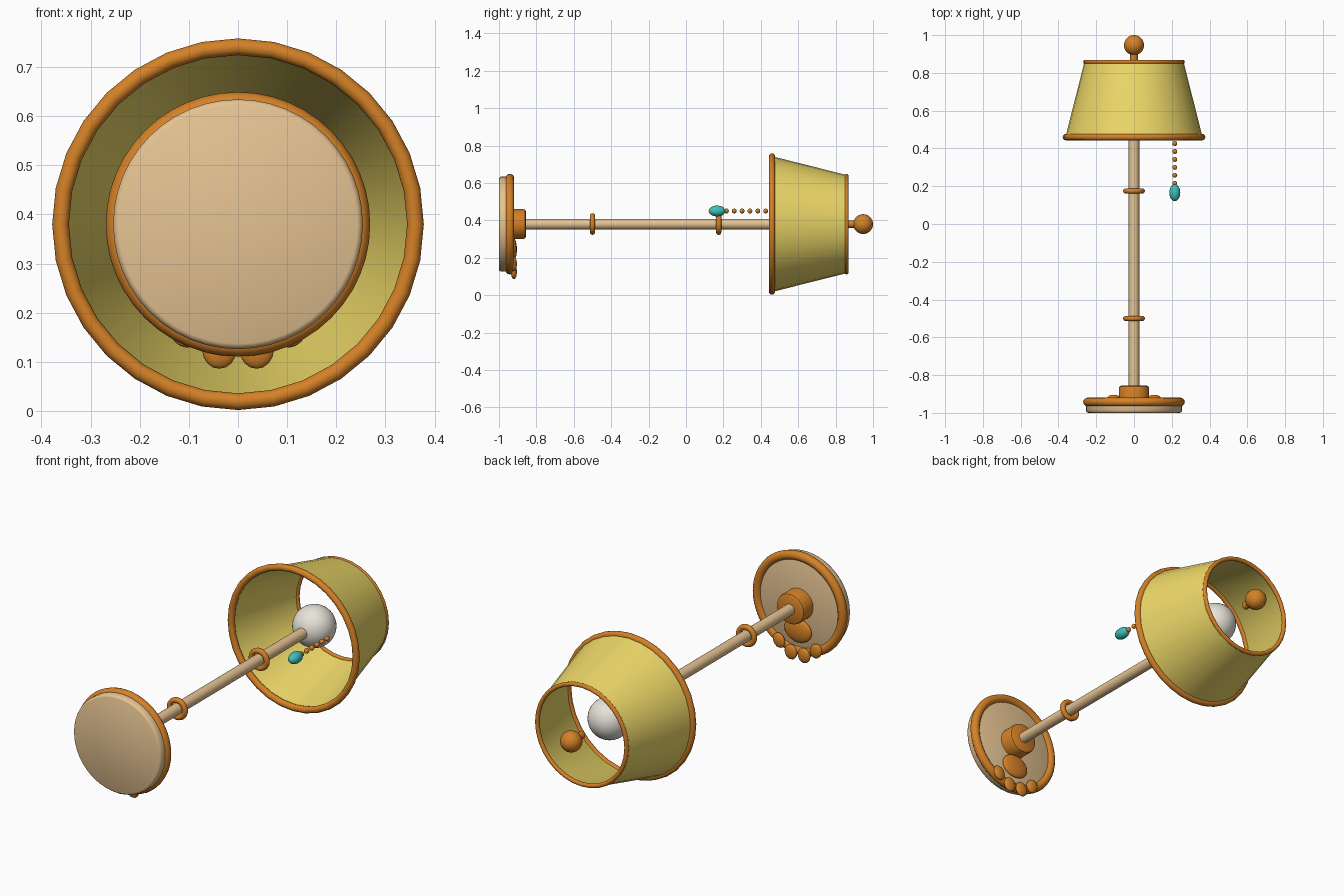
import bpy, bmesh, math
from mathutils import Vector, Matrix

if "Cube" in bpy.data.objects:
    bpy.data.objects.remove(bpy.data.objects["Cube"])

AXIS_Z = 0.38


def material(name, rgb):
    m = bpy.data.materials.new(name)
    m.diffuse_color = (*rgb, 1)
    m.use_nodes = True
    m.node_tree.nodes["Principled BSDF"].inputs["Base Color"].default_value = m.diffuse_color
    return m


BRASS = material("brass", (0.66, 0.22, 0.02))
TAN = material("tan", (0.79, 0.55, 0.29))
YELLOW = material("yellow", (0.85, 0.69, 0.14))
TEAL = material("teal", (0.05, 0.52, 0.48))
WHITE = material("bulb_white", (0.80, 0.77, 0.70))


def finish(name, bm, mat, angle=40):
    bmesh.ops.recalc_face_normals(bm, faces=bm.faces)
    me = bpy.data.meshes.new(name)
    bm.to_mesh(me)
    bm.free()
    me.materials.append(mat)
    ob = bpy.data.objects.new(name, me)
    bpy.context.collection.objects.link(ob)
    bpy.ops.object.select_all(action='DESELECT')
    ob.select_set(True)
    bpy.context.view_layer.objects.active = ob
    bpy.ops.object.shade_smooth_by_angle(angle=math.radians(angle))
    return ob


def lathe(name, profile, mat, closed=False, n=32):
    """Turn (y, radius) points around the lamp's axis; open profiles get end caps."""
    bm = bmesh.new()
    rings = []
    for y, r in profile:
        rings.append([bm.verts.new((r * math.sin(2 * math.pi * i / n), y,
                                    AXIS_Z + r * math.cos(2 * math.pi * i / n)))
                      for i in range(n)])
    pairs = list(zip(rings, rings[1:]))
    if closed:
        pairs.append((rings[-1], rings[0]))
    else:
        bm.faces.new(rings[0])
        bm.faces.new(rings[-1])
    for a, b in pairs:
        for i in range(n):
            j = (i + 1) % n
            bm.faces.new((a[i], a[j], b[j], b[i]))
    return finish(name, bm, mat)


def ring(name, y, major, minor, mat=BRASS, n=32, sides=12):
    pts = [(y + minor * math.sin(2 * math.pi * k / sides),
            major + minor * math.cos(2 * math.pi * k / sides)) for k in range(sides)]
    return lathe(name, pts, mat, closed=True, n=n)


def ellipsoid(name, centre, radii, mat, u=24, v=16, tilt=0):
    bm = bmesh.new()
    m = (Matrix.Translation(Vector(centre)) @ Matrix.Rotation(tilt, 4, 'Y')
         @ Matrix.Diagonal((*radii, 1)) @ Matrix.Rotation(math.pi / 2, 4, 'X'))
    bmesh.ops.create_uvsphere(bm, u_segments=u, v_segments=v, radius=1, matrix=m)
    return finish(name, bm, mat)


# Base plate with softened edge, rim and hub
lathe("base_plate", [(-1.0, 0.243), (-0.997, 0.249), (-0.99, 0.254),
                     (-0.945, 0.254), (-0.938, 0.25), (-0.935, 0.243)], TAN, n=48)
ring("base_rim", -0.942, 0.246, 0.023, n=48)
lathe("base_hub", [(-0.94, 0.08), (-0.87, 0.08), (-0.861, 0.077), (-0.856, 0.068)], BRASS)

# Paw ornament on the base
ellipsoid("paw_pad", (0, -0.925, 0.245), (0.078, 0.021, 0.062), BRASS)
for side in (-1, 1):
    ellipsoid("paw_inner_toe", (side * 0.038, -0.92, 0.125), (0.035, 0.016, 0.039), BRASS, 16, 12)
    ellipsoid("paw_outer_toe", (side * 0.107, -0.92, 0.167), (0.033, 0.016, 0.039), BRASS, 16, 12,
              tilt=side * 0.4)

# Pole with two collars
lathe("pole", [(-0.87, 0.028), (0.56, 0.028)], TAN, n=24)
for y in (-0.50, 0.175):
    ring("pole_collar", y, 0.044, 0.014, n=28)

# Bulb
ellipsoid("bulb", (0, 0.63, AXIS_Z), (0.105, 0.105, 0.105), WHITE, 32, 20)

# Hollow shade with its two trim rings
lathe("shade", [(0.46, 0.363), (0.86, 0.262), (0.86, 0.254), (0.46, 0.355)], YELLOW, closed=True)
ring("shade_wide_trim", 0.46, 0.361, 0.017)
ring("shade_narrow_trim", 0.858, 0.258, 0.011)

# Finial
lathe("finial_stem", [(0.862, 0.02), (0.91, 0.02)], BRASS, n=16)
ellipsoid("finial_ball", (0, 0.947, AXIS_Z), (0.053, 0.053, 0.053), BRASS)

# Pull chain
for k in range(6):
    ellipsoid("chain_bead", (0.216, 0.216 + 0.042 * k, 0.45), (0.013,) * 3, BRASS, 12, 8)
ellipsoid("chain_pull", (0.216, 0.166, 0.45), (0.029, 0.045, 0.029), TEAL, 20, 14)
